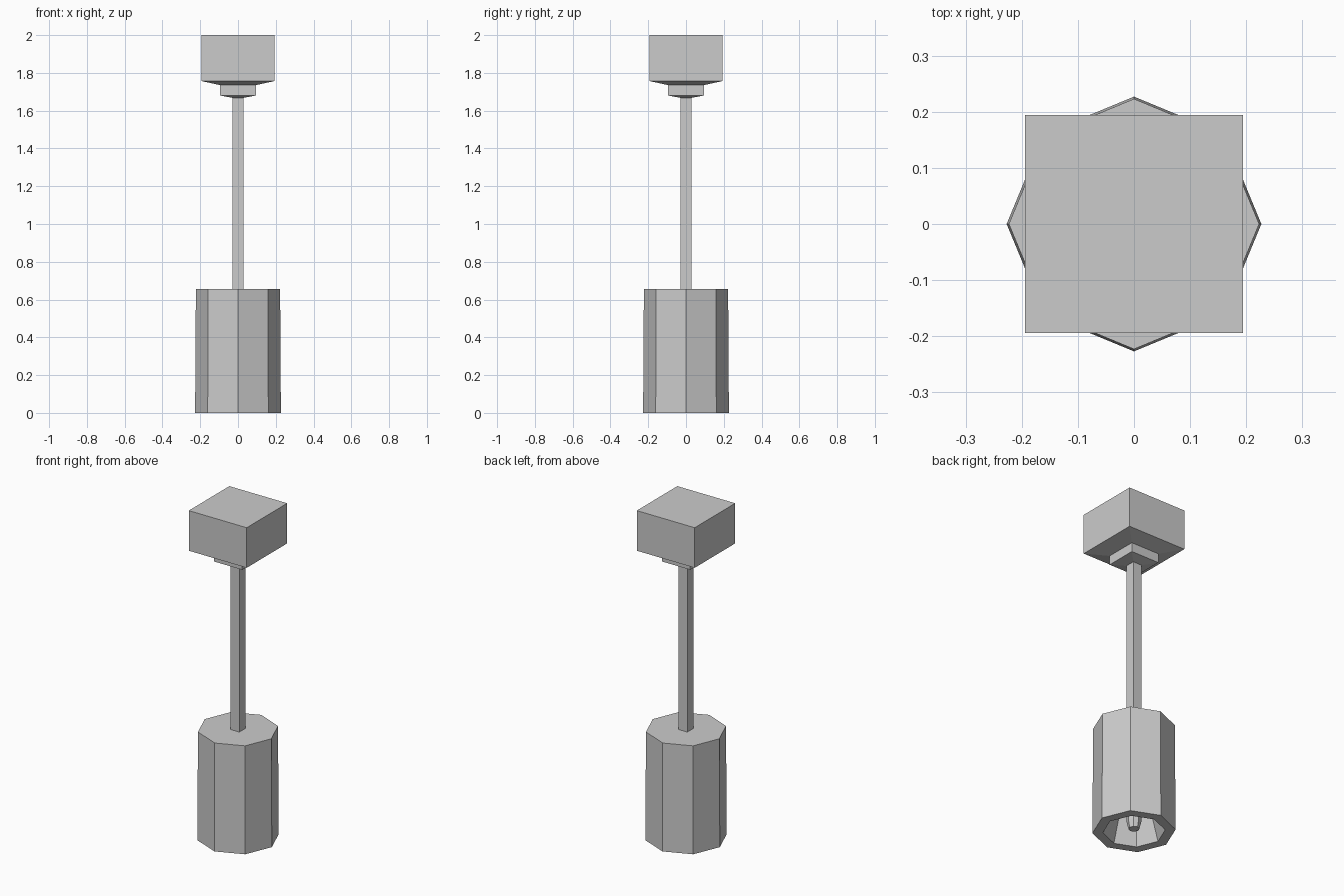
import bpy, bmesh
from math import pi, cos, sin, sqrt

if "Cube" in bpy.data.objects:
    bpy.data.objects.remove(bpy.data.objects["Cube"])


def lathe(name, profile, sides, turn=0.0, scale=1.0):
    """Revolve (radius, z) points into a closed flat-faced solid."""
    bm = bmesh.new()
    rings = [[bm.verts.new((r * scale * cos(turn + 2 * pi * i / sides),
                            r * scale * sin(turn + 2 * pi * i / sides), z))
              for i in range(sides)] for r, z in profile]
    for a, b in zip(rings, rings[1:]):
        for i in range(sides):
            j = (i + 1) % sides
            bm.faces.new((a[i], a[j], b[j], b[i]))
    bm.faces.new(rings[0])
    bm.faces.new(rings[-1])
    bmesh.ops.recalc_face_normals(bm, faces=bm.faces)
    mesh = bpy.data.meshes.new(name)
    bm.to_mesh(mesh)
    bm.free()
    obj = bpy.data.objects.new(name, mesh)
    bpy.context.collection.objects.link(obj)
    return obj


# Square parts: radii are half widths, turned so sides face the axes
square = dict(sides=4, turn=pi / 4, scale=sqrt(2))

# Ceiling mount with stepped, tapered underside
lathe("ceiling_mount", [(0.03, 1.668), (0.094, 1.68), (0.094, 1.735),
                        (0.194, 1.757), (0.194, 2.0)], **square)

# Hanging rod
lathe("hanging_rod", [(0.029, 0.655), (0.029, 1.67)], **square)

# Octagonal shade, hollow from below
lathe("lamp_shade", [(0.075, 0.32), (0.17, 0.0), (0.227, 0.0),
                     (0.223, 0.655)], 8)

# Bulb inside the shade
lathe("bulb", [(0.03, 0.015), (0.04, 0.06), (0.04, 0.32)], 8)
